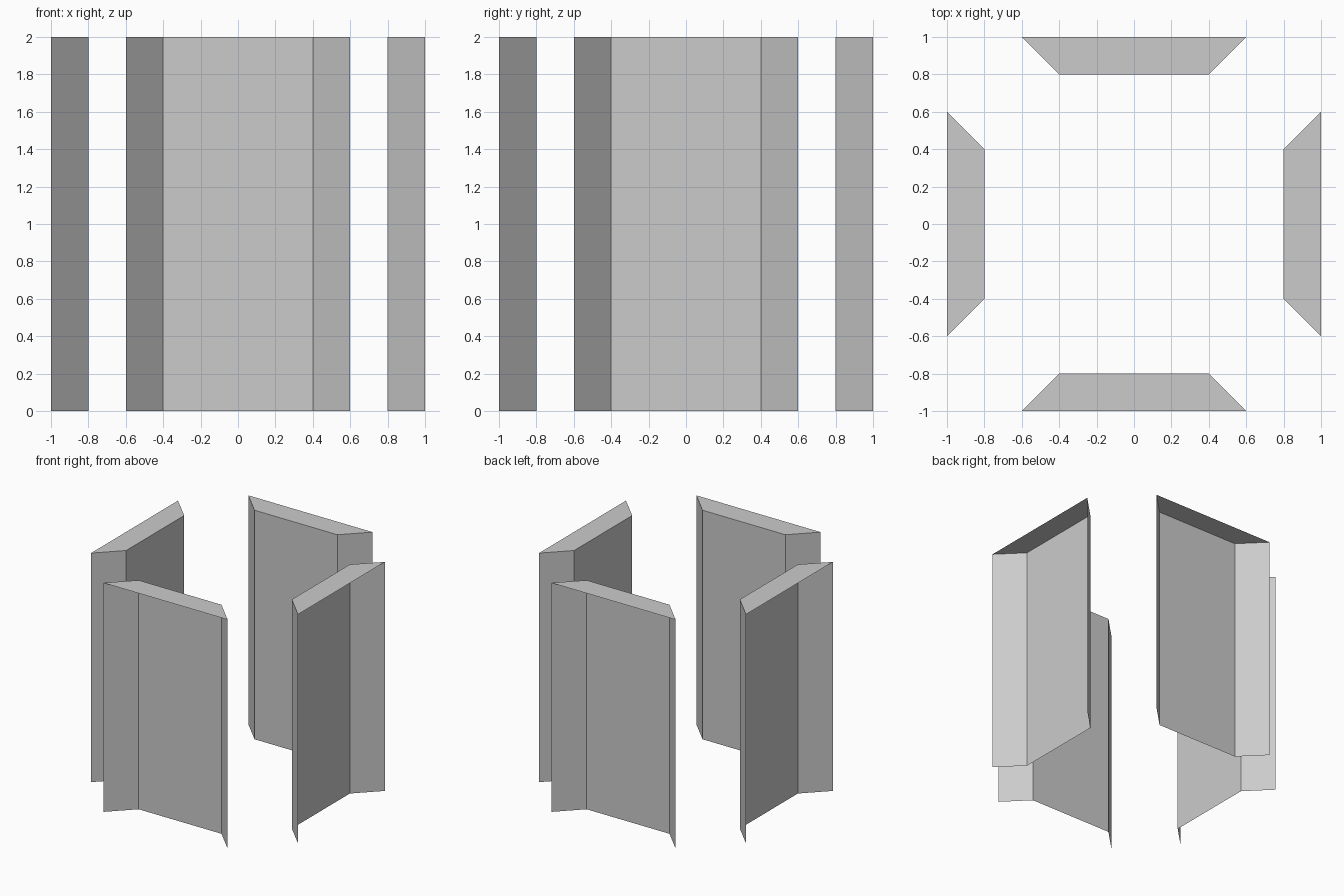
import bpy, bmesh
from math import pi
from mathutils import Matrix

if "Cube" in bpy.data.objects:
    bpy.data.objects.remove(bpy.data.objects["Cube"])

HEIGHT = 2.0
# Channel cross-section seen from above: slanted end, flat inner wall, slanted end
PROFILE = [(-0.6, -1.0), (-0.4, -0.8), (0.4, -0.8), (0.6, -1.0)]


def wall_panel(name, angle):
    """Thin channel, open at the outer side and bottom, capped on top."""
    bm = bmesh.new()
    low = [bm.verts.new((x, y, 0)) for x, y in PROFILE]
    top = [bm.verts.new((x, y, HEIGHT)) for x, y in PROFILE]
    # Slanted ends and inner wall
    for i in range(3):
        bm.faces.new((low[i], top[i], top[i + 1], low[i + 1]))
    # Top cap
    bm.faces.new(top[::-1])
    bmesh.ops.rotate(bm, verts=bm.verts, cent=(0, 0, 0),
                     matrix=Matrix.Rotation(angle, 3, 'Z'))
    bm.normal_update()
    mesh = bpy.data.meshes.new(name)
    bm.to_mesh(mesh)
    bm.free()
    bpy.context.collection.objects.link(bpy.data.objects.new(name, mesh))


# Four identical panels around the centre
for i, side in enumerate(("front", "right", "back", "left")):
    wall_panel(side + "_panel", i * pi / 2)
